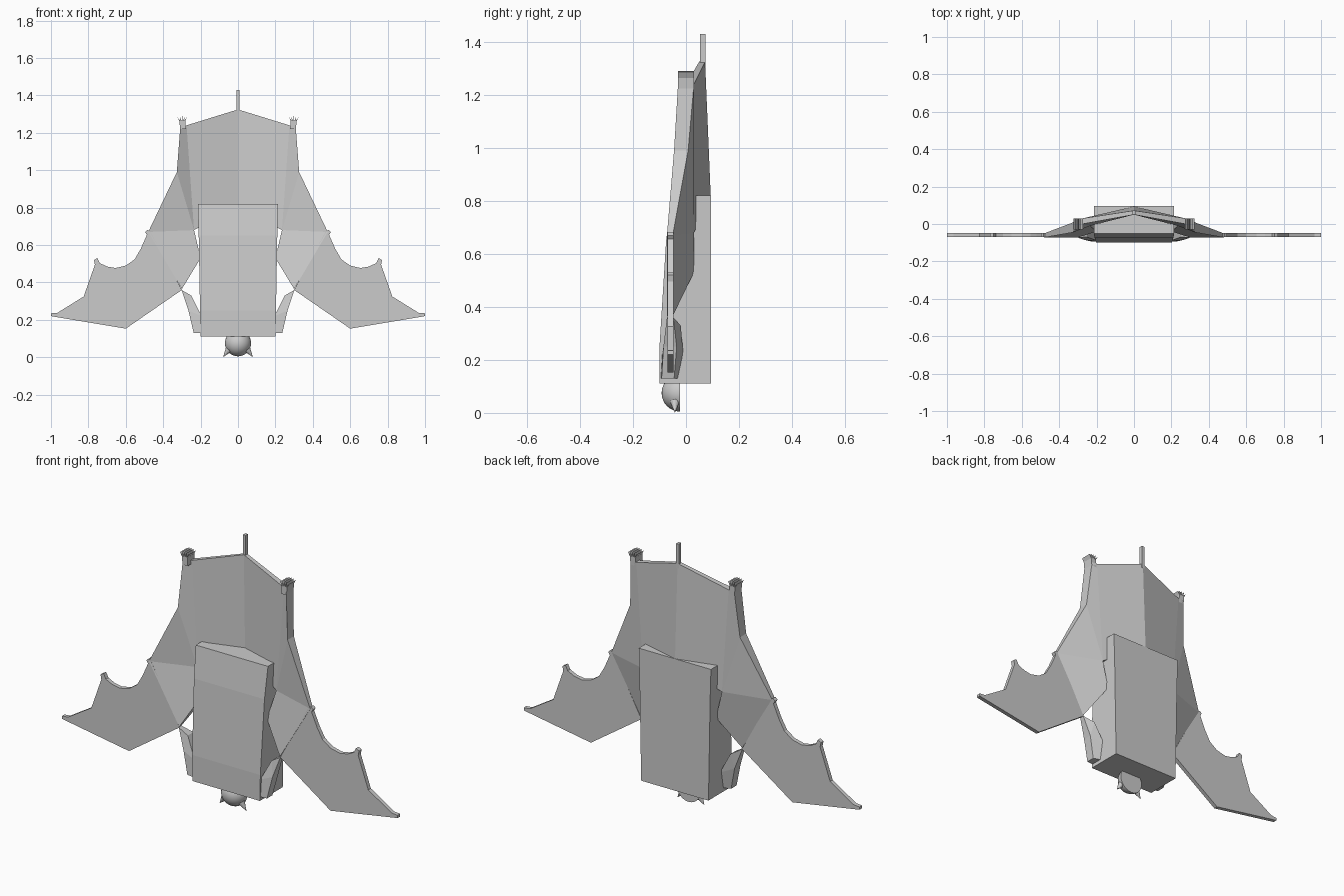
import bpy, bmesh, math
from mathutils import Vector

if "Cube" in bpy.data.objects:
    bpy.data.objects.remove(bpy.data.objects["Cube"])


def slab(name, pts, faces):
    """Closed sheet: pts are (x, z, y_front, y_back); mirrored across x."""
    bm = bmesh.new()
    f = [bm.verts.new((x, a, z)) for x, z, a, b in pts]
    k = [bm.verts.new((x, b, z)) for x, z, a, b in pts]
    count = {}
    for face in faces:
        bm.faces.new([f[i] for i in face])
        bm.faces.new([k[i] for i in reversed(face)])
        for i, j in zip(face, face[1:] + face[:1]):
            count.setdefault(frozenset((i, j)), []).append((i, j))
    for use in count.values():
        i, j = use[0]
        if len(use) == 1 and not (pts[i][0] == 0 and pts[j][0] == 0):
            bm.faces.new((f[j], f[i], k[i], k[j]))
    bmesh.ops.recalc_face_normals(bm, faces=bm.faces)
    return finish(name, bm, True)


def finish(name, bm, mirror=False):
    me = bpy.data.meshes.new(name)
    bm.to_mesh(me)
    bm.free()
    ob = bpy.data.objects.new(name, me)
    bpy.context.collection.objects.link(ob)
    if mirror:
        ob.modifiers.new("Mirror", "MIRROR").merge_threshold = 0.0005
    return ob


# Body block with a gently bent front
rows = [(.20, .11, -.1), (.203, .25, -.1), (.21, .65, -.075), (.215, .82, -.052)]
pts = []
for w, z, y in rows:
    pts += [(0, z, y, .095), (w, z, y, .095)]
slab("body", pts, [[2 * i, 2 * i + 1, 2 * i + 3, 2 * i + 2] for i in range(3)])

# Tail membrane, leg strip and inner wing folds
slab("membrane", [
    (0, 1.325, .05, .072),        # 0 tail root
    (.275, 1.24, 0, .03),         # 1 ankle inside
    (.308, 1.24, -.03, .03),      # 2 ankle outside
    (.327, .99, -.045, .008),     # 3 knee
    (.48, .67, -.072, -.05),      # 4 wing joint
    (.30, .365, -.072, -.05),     # 5 elbow
    (.20, .53, -.04, .03),        # 6 shoulder
    (.235, .68, -.01, .03),       # 7 hip
    (0, .80, .06, .094),          # 8 ridge inside body
], [[0, 8, 7, 1], [1, 7, 3, 2], [7, 4, 3], [7, 6, 5, 4]])

# Flat outer wing
outline = [(.30, .36), (.60, .153), (1, .22), (1, .235), (.965, .238), (.825, .325),
           (.765, .495), (.77, .52), (.752, .53), (.738, .503), (.70, .485), (.655, .477),
           (.60, .49), (.553, .523), (.52, .58), (.487, .655), (.497, .67), (.484, .682), (.468, .67)]
slab("wing", [(x, z, -.07, -.048) for x, z in outline], [list(range(len(outline)))])

# Forearm folded down beside the body
slab("forearm", [(.302, .36, -.072, -.048), (.265, .25, -.085, -.035), (.237, .13, -.092, -.045),
                 (.195, .13, -.095, -.03), (.195, .22, -.09, -.01), (.25, .33, -.07, -.02)],
     [[0, 1, 5], [1, 4, 5], [1, 2, 3, 4]])

# Feet and fanned toes
slab("foot", [(x, z, -.03, .03) for x, z in [(.278, 1.22), (.309, 1.22), (.314, 1.265), (.281, 1.265)]],
     [[0, 1, 2, 3]])
for i in range(5):
    a = (i - 2) * .35
    x, dx, dz = .298 + (i - 2) * .006, math.sin(a) * .022, math.cos(a) * .028
    slab("toe", [(x - .003, 1.262, -.03, .03), (x + .003, 1.262, -.03, .03), (x + dx, 1.262 + dz, -.03, .03)],
         [[0, 1, 2]])

# Tail tip
slab("tail", [(0, 1.30, .052, .073), (.008, 1.30, .052, .073), (.008, 1.43, .052, .073), (0, 1.43, .052, .073)],
     [[0, 1, 2, 3]])

# Half-sphere head, flat at the back
bm = bmesh.new()
bmesh.ops.create_uvsphere(bm, u_segments=32, v_segments=16, radius=.07)
bmesh.ops.translate(bm, verts=bm.verts, vec=(0, -.022, .075))
cut = bmesh.ops.bisect_plane(bm, geom=bm.verts[:] + bm.edges[:] + bm.faces[:], plane_co=(0, -.022, 0),
                             plane_no=(0, 1, 0), clear_outer=True)
bmesh.ops.holes_fill(bm, edges=[e for e in bm.edges if e.is_boundary])
head = finish("head", bm)
bpy.context.view_layer.objects.active = head
head.select_set(True)
bpy.ops.object.shade_smooth_by_angle()

# Pointed ears
bm = bmesh.new()
bmesh.ops.create_cone(bm, cap_ends=True, segments=12, radius1=.018, radius2=0, depth=.05)
aim = Vector((.6, 0, -.8)).to_track_quat('Z', 'Y')
bmesh.ops.rotate(bm, verts=bm.verts, cent=(0, 0, 0), matrix=aim.to_matrix())
bmesh.ops.translate(bm, verts=bm.verts, vec=(.065, -.042, .021))
finish("ear", bm, True)
